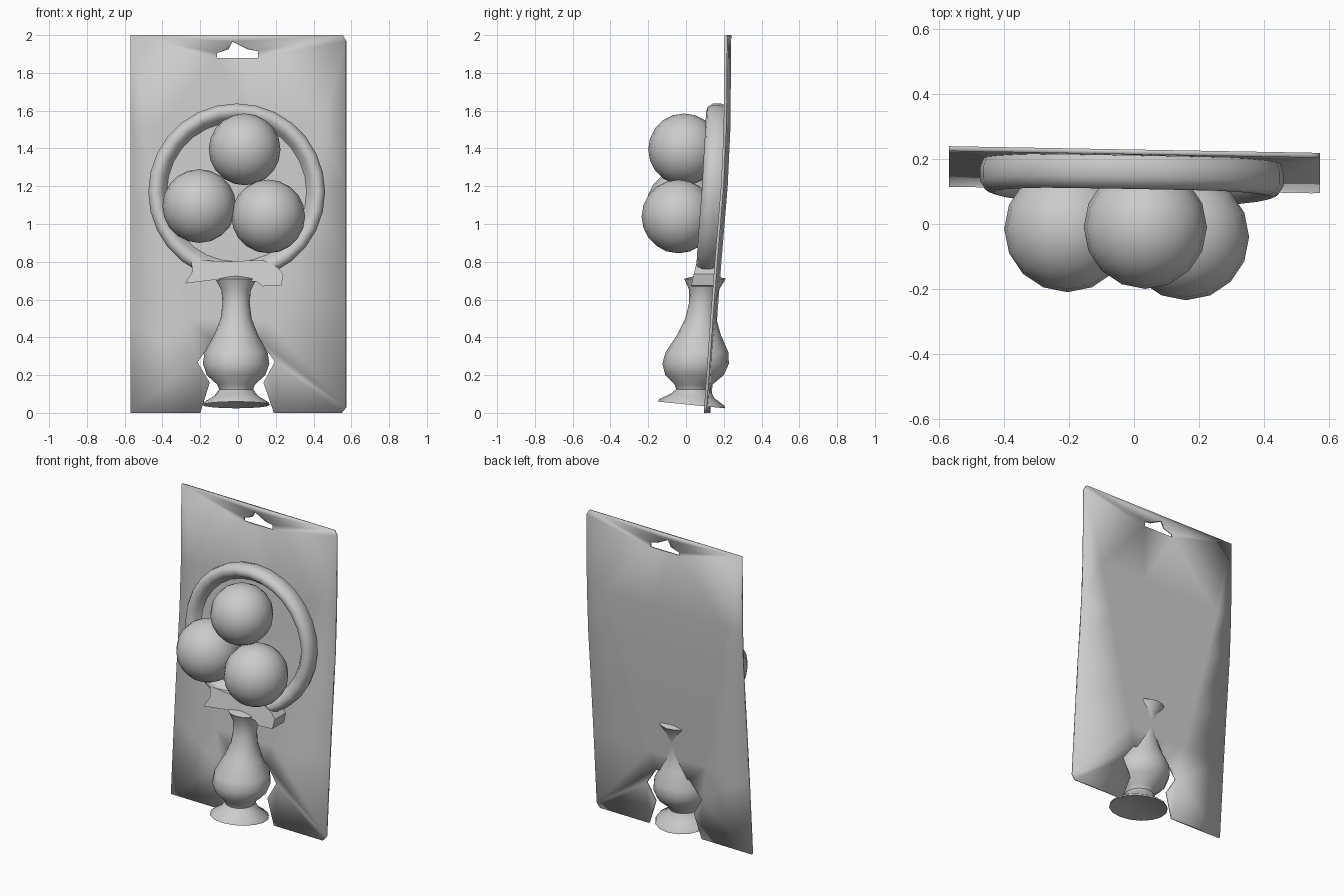
import bpy, bmesh, math

if "Cube" in bpy.data.objects:
    bpy.data.objects.remove(bpy.data.objects["Cube"])

# Depth of the leaning, slightly bowed card at each height
CARD = [(0, 0.112), (0.5, 0.147), (0.8, 0.17), (1.2, 0.203), (1.5, 0.217), (2.0, 0.222)]


def interp(table, t):
    for (a, va), (b, vb) in zip(table, table[1:]):
        if t <= b:
            return va + (vb - va) * max(t - a, 0) / (b - a)
    return table[-1][1]


def card_y(x, z):
    return interp(CARD, z) - 0.018 * x


def finish(bm, name, angle=40):
    bmesh.ops.recalc_face_normals(bm, faces=bm.faces[:])
    me = bpy.data.meshes.new(name)
    bm.to_mesh(me)
    bm.free()
    ob = bpy.data.objects.new(name, me)
    bpy.context.collection.objects.link(ob)
    bpy.ops.object.select_all(action='DESELECT')
    ob.select_set(True)
    bpy.context.view_layer.objects.active = ob
    bpy.ops.object.shade_smooth_by_angle(angle=math.radians(angle))
    return ob


def rings(name, profile, place, segs, angle=40):
    """Revolve a (radius, offset) profile; place() puts each point in space."""
    bm = bmesh.new()
    loops = []
    for r, d in profile:
        n = 1 if r == 0 else segs
        loops.append([bm.verts.new(place(r * math.cos(2 * math.pi * i / segs),
                                         r * math.sin(2 * math.pi * i / segs), d))
                      for i in range(n)])
    for a, b in zip(loops, loops[1:]):
        for i in range(segs):
            j = (i + 1) % segs
            quad = [a[i % len(a)], a[j % len(a)], b[j % len(b)], b[i % len(b)]]
            bm.faces.new(list(dict.fromkeys(quad)))
    return finish(bm, name, angle)


# Backing card with hanging hole and notch around the vase foot
outline = [(-0.57, 0), (-0.20, 0), (-0.15, 0.16), (-0.215, 0.27), (-0.13, 0.38),
           (0.12, 0.38), (0.195, 0.27), (0.135, 0.16), (0.19, 0), (0.55, 0),
           (0.573, 0.03), (0.573, 1.97), (0.555, 2.0), (-0.57, 2.0)]
hole = [(-0.11, 1.88), (0.105, 1.88), (0.105, 1.915), (0.05, 1.925), (0.0, 1.95),
        (-0.03, 1.965), (-0.05, 1.925), (-0.11, 1.905)]
bm = bmesh.new()
for pts in (outline, hole):
    vs = [bm.verts.new((x, 0, z)) for x, z in pts]
    for a, b in zip(vs, vs[1:] + vs[:1]):
        bm.edges.new((a, b))
bmesh.ops.triangle_fill(bm, edges=bm.edges[:], use_beauty=True, normal=(0, -1, 0))
for z, _ in CARD[1:-1]:
    bmesh.ops.bisect_plane(bm, geom=bm.verts[:] + bm.edges[:] + bm.faces[:],
                           plane_co=(0, 0, z), plane_no=(0, 0, 1))
for v in bm.verts:
    v.co.y = card_y(v.co.x, v.co.z)
card = finish(bm, "backing_card")
thick = card.modifiers.new("thickness", 'SOLIDIFY')
thick.thickness = 0.015
thick.offset = 0

# Round plaque: raised rim and shallow dish hugging the card
rim = [(0.455, 0.0), (0.468, 0.035), (0.468, 0.075), (0.452, 0.102), (0.43, 0.11),
       (0.405, 0.102), (0.388, 0.08), (0.37, 0.055), (0.2, 0.06), (0, 0.06)]
CX, CZ = -0.007, 1.17
rings("round_frame", rim,
      lambda u, v, d: (CX + u, card_y(CX + u, CZ + v) - d, CZ + v), 28, 50)

# Three balls
for i, (x, y, z, r) in enumerate([(0.035, -0.01, 1.395, 0.19),
                                  (-0.205, -0.015, 1.095, 0.195),
                                  (0.16, -0.04, 1.04, 0.195)]):
    bm = bmesh.new()
    bmesh.ops.create_uvsphere(bm, u_segments=16, v_segments=10, radius=r)
    ob = finish(bm, f"ball_{i + 1}", 60)
    ob.location = (x, y, z)

# Collar with flared tails joining the plaque to the vase
collar = [(-0.28, 0.685), (-0.12, 0.705), (0.10, 0.695), (0.13, 0.67), (0.23, 0.675),
          (0.24, 0.735), (0.21, 0.77), (0.13, 0.81), (-0.08, 0.80), (-0.25, 0.815),
          (-0.24, 0.75)]
bm = bmesh.new()
front = [bm.verts.new((x, card_y(x, z) - 0.125 + 0.15 * (z - 0.7), z)) for x, z in collar]
back = [bm.verts.new((x, card_y(x, z), z)) for x, z in collar]
bm.faces.new(front)
bm.faces.new(back)
for i in range(len(collar)):
    j = (i + 1) % len(collar)
    bm.faces.new((front[i], front[j], back[j], back[i]))
finish(bm, "collar")

# Vase with bulb and flared foot, its axis leaning back with the card
AXIS = [(0.0, 0.025), (0.27, 0.052), (0.6, 0.09), (0.75, 0.105)]
vase = [(0, 0.075), (0.1, 0.06), (0.178, 0.042), (0.172, 0.056), (0.115, 0.09),
        (0.09, 0.125), (0.1, 0.15), (0.155, 0.2), (0.176, 0.26), (0.167, 0.32),
        (0.115, 0.415), (0.082, 0.5), (0.072, 0.58), (0.078, 0.65), (0.11, 0.71), (0, 0.74)]
rings("vase", vase,
      lambda u, v, d: (-0.01 + u, interp(AXIS, d) + v, d - (0.1 * v if d < 0.12 else 0)), 16)
